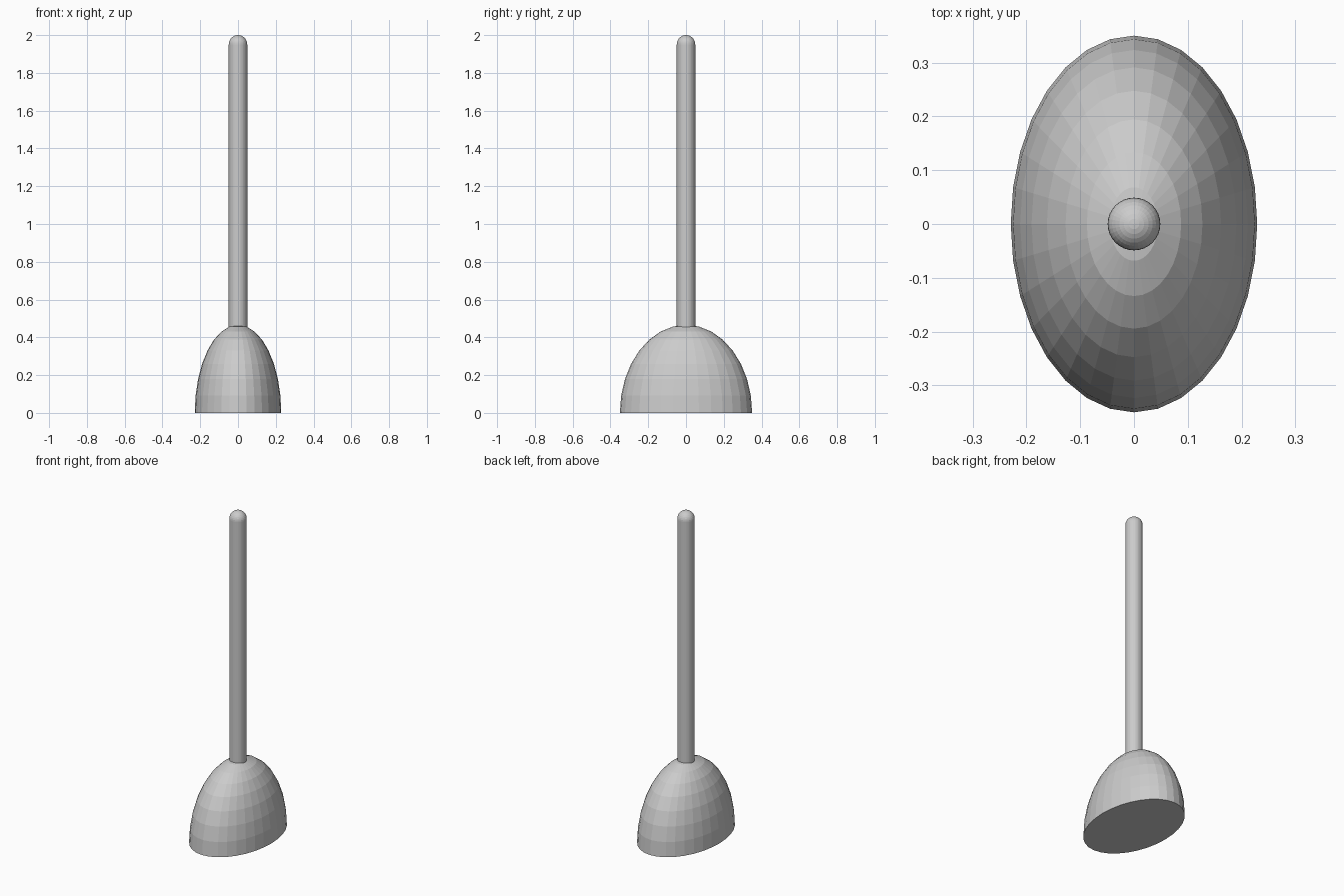
import bpy
import bmesh
from math import sin, cos, radians
from mathutils import Matrix

if "Cube" in bpy.data.objects:
    bpy.data.objects.remove(bpy.data.objects["Cube"])

SEGMENTS = 32


def lathe(name, profile, scale=(1, 1, 1)):
    """Spin a (radius, z) profile, listed from bottom rim to top pole, and close both ends."""
    bm = bmesh.new()
    rings = []
    for r, z in profile[:-1]:
        rings.append([bm.verts.new((r * cos(radians(360 * i / SEGMENTS)),
                                    r * sin(radians(360 * i / SEGMENTS)), z))
                      for i in range(SEGMENTS)])
    pole = bm.verts.new((0, 0, profile[-1][1]))
    bm.faces.new(rings[0][::-1])
    for i in range(SEGMENTS):
        j = (i + 1) % SEGMENTS
        for low, high in zip(rings, rings[1:]):
            bm.faces.new((low[i], low[j], high[j], high[i]))
        bm.faces.new((rings[-1][i], rings[-1][j], pole))
    bm.transform(Matrix.Diagonal((*scale, 1)))
    mesh = bpy.data.meshes.new(name)
    bm.to_mesh(mesh)
    bm.free()
    obj = bpy.data.objects.new(name, mesh)
    bpy.context.collection.objects.link(obj)
    return obj


def quarter_arc(radius, height, base, steps=8):
    """Points from the equator up to the pole of a half ellipsoid."""
    return [(radius * cos(radians(90 * k / steps)),
             base + height * sin(radians(90 * k / steps))) for k in range(steps + 1)]


# Oval half-dome base with a flat underside
lathe("dome_base", quarter_arc(1, 1, 0), scale=(0.229, 0.35, 0.466))

# Round rod with a domed tip, seated slightly into the base
ROD = 0.049
lathe("rod", [(ROD, 0.43)] + quarter_arc(ROD, ROD, 2 - ROD))
